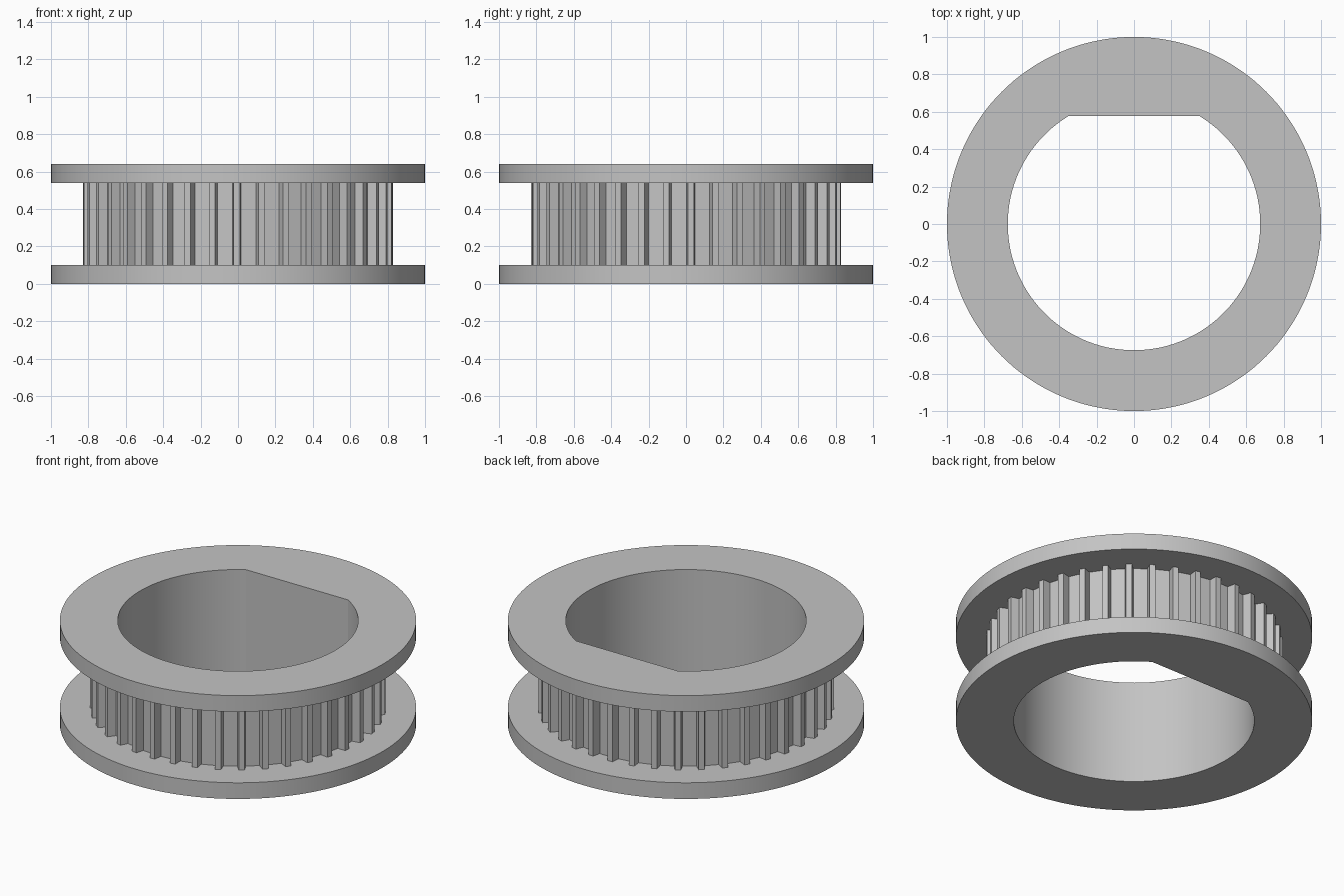
import bpy, bmesh
from math import pi, sin, cos, asin, radians

HEIGHT, FLANGE = 0.64, 0.10
RIM_R, TIP_R, ROOT_R = 1.0, 0.83, 0.78
BORE_R, FLAT_Y = 0.675, 0.577
TEETH, TOOTH_PHASE = 39, 0.032

if "Cube" in bpy.data.objects:
    bpy.data.objects.remove(bpy.data.objects["Cube"])


def polar(r, a):
    return (r * cos(a), r * sin(a))


# Plan outlines: flange rim, toothed hub and bore with one flat
rim = [polar(RIM_R, 2 * pi * i / 144) for i in range(144)]

teeth = []
for i in range(TEETH):
    mid = TOOTH_PHASE + 2 * pi * i / TEETH
    teeth += [polar(ROOT_R, mid - 0.03), polar(TIP_R, mid - 0.02),
              polar(TIP_R, mid + 0.02), polar(ROOT_R, mid + 0.03)]

corner = asin(FLAT_Y / BORE_R)
sweep = pi + 2 * corner
bore = [polar(BORE_R, pi - corner + sweep * i / 96) for i in range(97)]

bm = bmesh.new()


def ring(loop, z):
    return [bm.verts.new((x, y, z)) for x, y in loop]


def wall(loop, z0, z1):
    """Upright band of faces following an outline."""
    low, high = ring(loop, z0), ring(loop, z1)
    for i in range(len(loop)):
        j = (i + 1) % len(loop)
        bm.faces.new((low[i], low[j], high[j], high[i]))


def annulus(outer, inner, z):
    """Flat face between two outlines."""
    edges = []
    for loop in (outer, inner):
        vs = ring(loop, z)
        edges += [bm.edges.new((vs[i - 1], vs[i])) for i in range(len(vs))]
    bmesh.ops.triangle_fill(bm, use_beauty=True, edges=edges)


# Flanges
for z0, z1 in ((0, FLANGE), (HEIGHT - FLANGE, HEIGHT)):
    wall(rim, z0, z1)
annulus(rim, bore, 0)
annulus(rim, teeth, FLANGE)
annulus(rim, teeth, HEIGHT - FLANGE)
annulus(rim, bore, HEIGHT)

# Toothed hub and bore
wall(teeth, FLANGE, HEIGHT - FLANGE)
wall(bore, 0, HEIGHT)

bmesh.ops.remove_doubles(bm, verts=bm.verts, dist=1e-5)
bmesh.ops.recalc_face_normals(bm, faces=bm.faces)

mesh = bpy.data.meshes.new("toothed_pulley")
bm.to_mesh(mesh)
bm.free()
pulley = bpy.data.objects.new("toothed_pulley", mesh)
bpy.context.collection.objects.link(pulley)

# Plain grey finish
grey = bpy.data.materials.new("light_grey")
grey.use_nodes = True
colour = (0.55, 0.55, 0.55, 1)
grey.diffuse_color = colour
grey.node_tree.nodes["Principled BSDF"].inputs["Base Color"].default_value = colour
mesh.materials.append(grey)

bpy.ops.object.select_all(action="DESELECT")
pulley.select_set(True)
bpy.context.view_layer.objects.active = pulley
bpy.ops.object.shade_smooth_by_angle(angle=radians(25))
